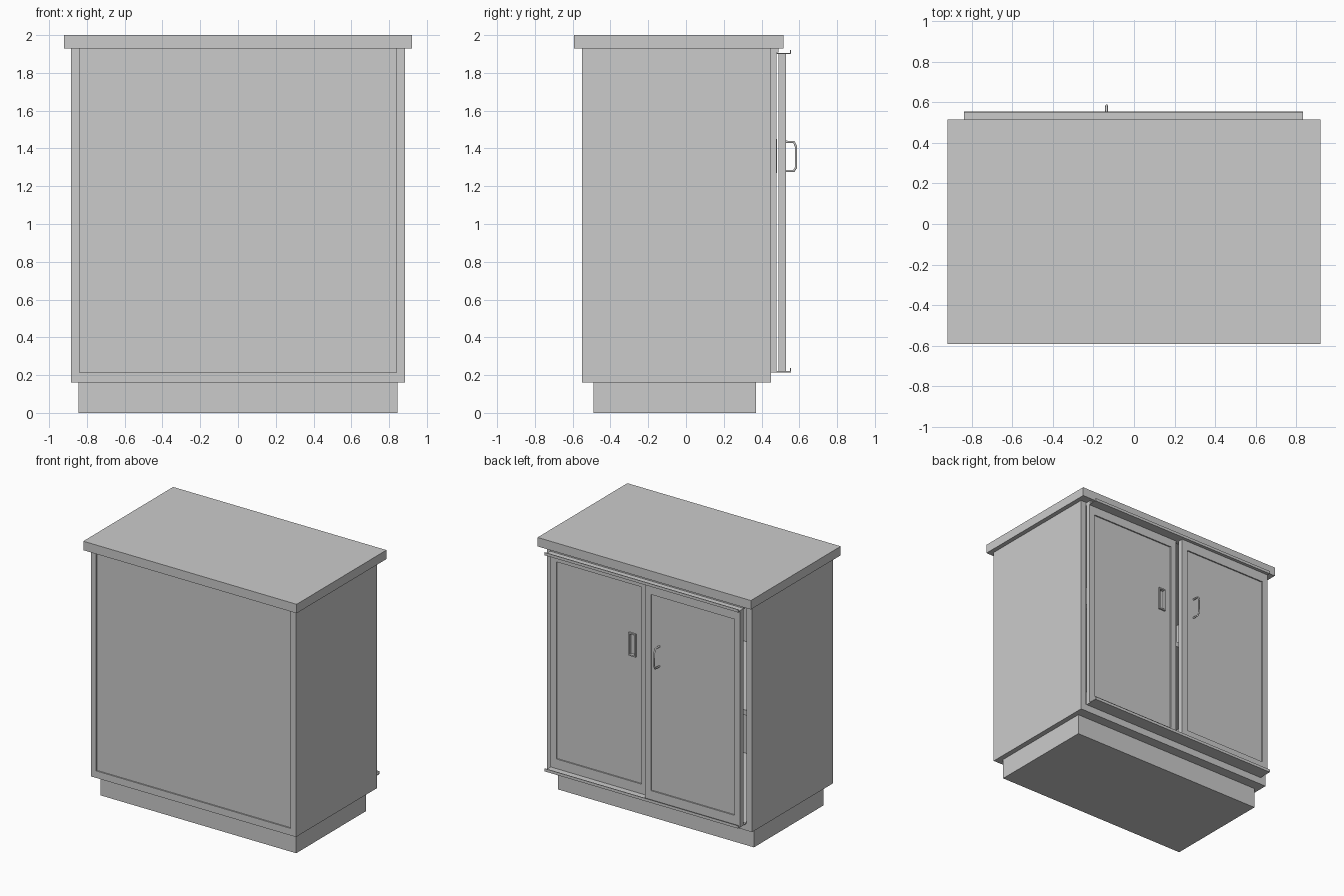
import bpy, bmesh
from mathutils import Vector

if "Cube" in bpy.data.objects:
    bpy.data.objects.remove(bpy.data.objects["Cube"])


def box(name, x, y, z):
    """Axis-aligned box from (min, max) ranges."""
    bm = bmesh.new()
    bmesh.ops.create_cube(bm, size=1)
    for v in bm.verts:
        v.co = Vector([(r[0] + r[1]) / 2 + c * (r[1] - r[0]) for c, r in zip(v.co, (x, y, z))])
    me = bpy.data.meshes.new(name)
    bm.to_mesh(me)
    bm.free()
    ob = bpy.data.objects.new(name, me)
    bpy.context.collection.objects.link(ob)
    return ob


def door(name, x, y, z, border=0.07, depth=0.01):
    """Door slab whose outward (+y) face has a recessed centre panel."""
    ob = box(name, x, y, z)
    bm = bmesh.new()
    bm.from_mesh(ob.data)
    bm.normal_update()
    face = max(bm.faces, key=lambda f: f.normal.y)
    bmesh.ops.inset_region(bm, faces=[face], thickness=border)
    mid = face.calc_center_median()
    zs = ((z[1] - z[0]) / 2 - 0.095) / ((z[1] - z[0]) / 2 - border)
    for v in face.verts:
        v.co.z = mid.z + (v.co.z - mid.z) * zs
    ret = bmesh.ops.extrude_face_region(bm, geom=[face])
    for v in ret["geom"]:
        if isinstance(v, bmesh.types.BMVert):
            v.co.y -= depth
    if face.is_valid:
        bm.faces.remove(face)
    bmesh.ops.recalc_face_normals(bm, faces=bm.faces[:])
    bm.to_mesh(ob.data)
    bm.free()
    return ob


# Carcass
box("plinth", (-0.845, 0.845), (-0.49, 0.37), (0, 0.16))
box("bottom_panel", (-0.885, 0.885), (-0.55, 0.45), (0.16, 0.215))
for side, s in (("left", -1), ("right", 1)):
    box(side + "_side_panel", sorted((s * 0.838, s * 0.885)), (-0.55, 0.45), (0.215, 1.93))
box("rear_panel", (-0.838, 0.838), (-0.54, -0.51), (0.215, 1.93))
box("shelf", (-0.838, 0.838), (-0.51, 0.43), (1.045, 1.085))
box("countertop", (-0.92, 0.92), (-0.592, 0.515), (1.93, 2.0))

# Sliding door tracks with front lips
RAIL_X = (-0.838, 0.832)
box("upper_track", RAIL_X, (0.44, 0.49), (1.908, 1.93))
for label, z in (("upper", 1.9), ("lower", 0.215)):
    box(label + "_track_plate", RAIL_X, (0.45, 0.555), (z, z + 0.006))
    box(label + "_track_lip", RAIL_X, (0.55, 0.555), (z, z + 0.022))

# Sliding doors
inner = door("inner_door", (0.0, 0.832), (0.45, 0.48), (0.221, 1.908))
door("outer_door", (-0.838, -0.018), (0.49, 0.53), (0.221, 1.9))

# Recessed finger pull: pocket cut into the inner door, with a rim
cutter = box("pull_cutter", (0.108, 0.152), (0.458, 0.5), (1.28, 1.44))
cutter.hide_render = True
cutter.hide_viewport = True
cut = inner.modifiers.new("pocket", "BOOLEAN")
cut.object = cutter
cut.solver = "EXACT"
for n, x in enumerate(((0.1, 0.108), (0.152, 0.16))):
    box("pull_rim_side_%d" % n, x, (0.465, 0.482), (1.27, 1.45))
for n, z in enumerate(((1.27, 1.28), (1.44, 1.45))):
    box("pull_rim_end_%d" % n, (0.108, 0.152), (0.465, 0.482), z)

# Bar handle on the outer door
curve = bpy.data.curves.new("bar_handle", "CURVE")
curve.dimensions = "3D"
curve.bevel_depth = 0.007
curve.bevel_resolution = 1
curve.use_fill_caps = True
path = [(0.515, 1.28), (0.57, 1.28), (0.583, 1.3), (0.583, 1.41), (0.57, 1.435), (0.515, 1.435)]
sp = curve.splines.new("POLY")
sp.points.add(len(path) - 1)
for p, (y, z) in zip(sp.points, path):
    p.co = (-0.135, y, z, 1)
bpy.context.collection.objects.link(bpy.data.objects.new("bar_handle", curve))
